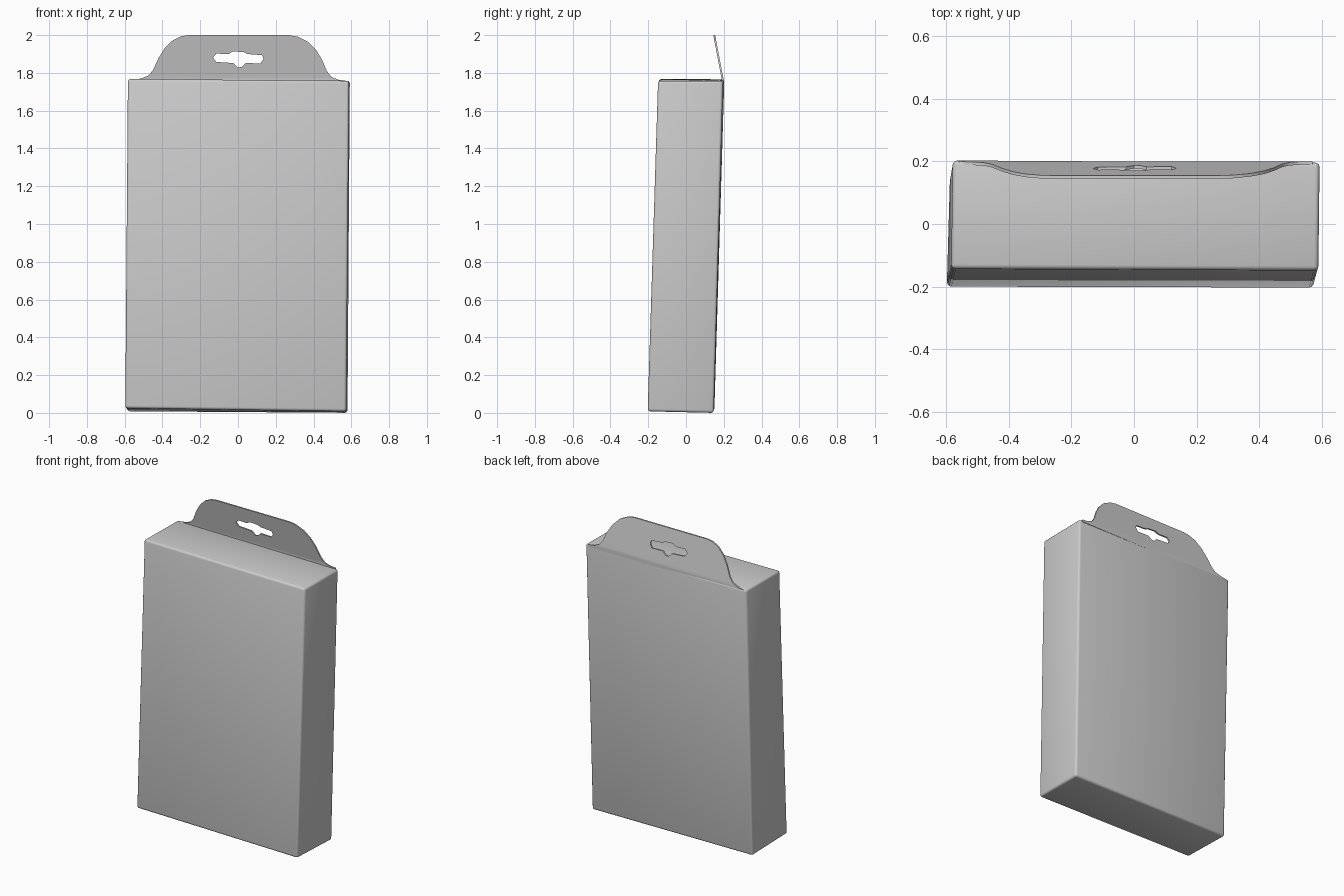
import bpy, bmesh

if "Cube" in bpy.data.objects:
    bpy.data.objects.remove(bpy.data.objects["Cube"])

card = bpy.data.materials.new("grey_card")
card.diffuse_color = (0.6, 0.6, 0.6, 1)
card.use_nodes = True
card.node_tree.nodes["Principled BSDF"].inputs["Base Color"].default_value = card.diffuse_color


def finish(mesh, name, angle=0.6):
    ob = bpy.data.objects.new(name, mesh)
    bpy.context.collection.objects.link(ob)
    mesh.materials.clear()
    mesh.materials.append(card)
    bpy.ops.object.select_all(action='DESELECT')
    ob.select_set(True)
    bpy.context.view_layer.objects.active = ob
    bpy.ops.object.shade_smooth_by_angle(angle=angle)
    return ob


# Carton body: a leaning box with slightly uneven corners
low = [(-.597, -.2, .025), (.573, -.203, .008), (.58, .147, 0), (-.587, .15, .008)]
high = [(-.583, -.143, 1.768), (.588, -.148, 1.758), (.592, .196, 1.758), (-.578, .203, 1.766)]
bm = bmesh.new()
a = [bm.verts.new(p) for p in low]
b = [bm.verts.new(p) for p in high]
bm.faces.new(a[::-1])
bm.faces.new(b)
for i in range(4):
    j = (i + 1) % 4
    bm.faces.new((a[i], a[j], b[j], b[i]))
bmesh.ops.bevel(bm, geom=bm.edges[:], offset=0.014, segments=3, profile=0.5, affect='EDGES')
body_mesh = bpy.data.meshes.new("carton_body")
bm.to_mesh(body_mesh)
bm.free()
finish(body_mesh, "carton_body", 1.0)

# Hanging tab: outline and slot as a filled flat curve
outline = [(-.56, 1.745), (-.56, 1.762), (-.515, 1.77), (-.475, 1.785), (-.45, 1.815), (-.42, 1.88),
           (-.385, 1.935), (-.345, 1.973), (-.3, 1.994), (-.26, 2.0), (.27, 2.0), (.315, 1.992),
           (.37, 1.965), (.415, 1.92), (.445, 1.87), (.47, 1.81), (.495, 1.778), (.53, 1.764),
           (.57, 1.76), (.57, 1.745)]
slot = [(-.132, 1.88), (-.115, 1.902), (-.05, 1.9), (-.025, 1.914), (.03, 1.91), (.05, 1.9),
        (.128, 1.894), (.135, 1.875), (.12, 1.85), (.04, 1.852), (.02, 1.832), (0, 1.828),
        (-.025, 1.852), (-.115, 1.858)]
curve = bpy.data.curves.new("tab_curve", 'CURVE')
curve.dimensions = '2D'
curve.fill_mode = 'BOTH'
curve.extrude = 0.005
for pts in (outline, slot):
    s = curve.splines.new('POLY')
    s.points.add(len(pts) - 1)
    for p, (x, y) in zip(s.points, pts):
        p.co = (x, y, 0, 1)
    s.use_cyclic_u = True
helper = bpy.data.objects.new("tab_helper", curve)
bpy.context.collection.objects.link(helper)
deps = bpy.context.evaluated_depsgraph_get()
tab_mesh = bpy.data.meshes.new_from_object(helper.evaluated_get(deps))
bpy.data.objects.remove(helper)

# Stand the tab up and tilt it towards the front
for v in tab_mesh.vertices:
    x, z, t = v.co
    v.co = (x, 0.194 - 0.19 * max(z - 1.765, 0) - t, z)
bm = bmesh.new()
bm.from_mesh(tab_mesh)
bmesh.ops.remove_doubles(bm, verts=bm.verts[:], dist=1e-5)
bmesh.ops.recalc_face_normals(bm, faces=bm.faces[:])
bm.to_mesh(tab_mesh)
bm.free()
finish(tab_mesh, "hanging_tab")
